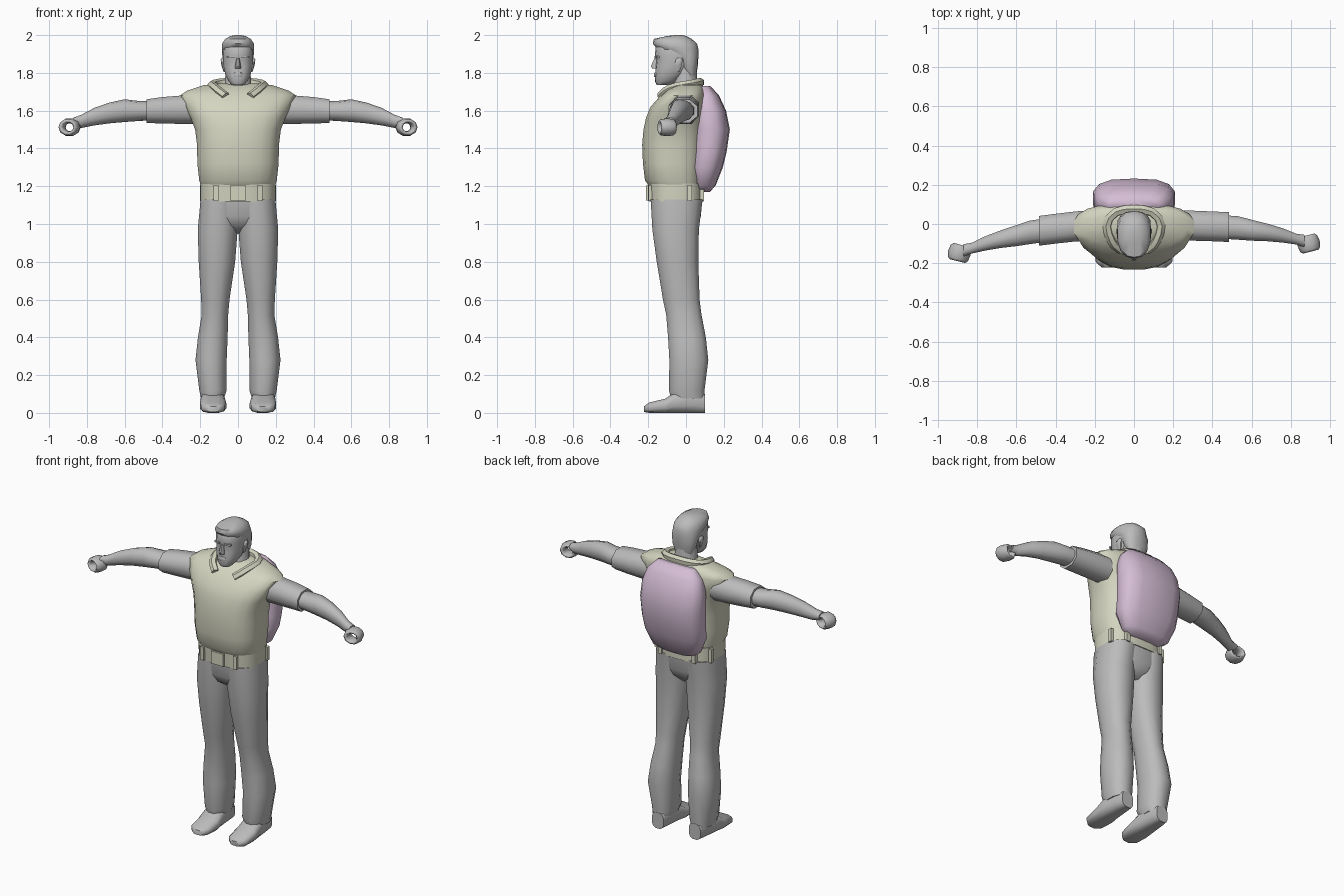
import bpy, bmesh, math
from mathutils import Vector


def material(name, rgb):
    m = bpy.data.materials.new(name)
    m.diffuse_color = (*rgb, 1)
    return m


GREY = material("plain grey", (0.50, 0.50, 0.50))
CREAM = material("pale khaki", (0.66, 0.66, 0.53))
PINK = material("soft pink", (0.66, 0.51, 0.66))


def finish(obj, mat, angle=50):
    obj.data.materials.clear()
    obj.data.materials.append(mat)
    bpy.ops.object.select_all(action='DESELECT')
    obj.select_set(True)
    bpy.context.view_layer.objects.active = obj
    bpy.ops.object.shade_smooth_by_angle(angle=math.radians(angle))
    return obj


def loft(name, mat, rings, axis='z', n=12, power=2.5, flip=1, angle=50):
    """Skin rings (t, a0, a1, b0, b1): t along axis, a and b are the extents across it."""
    bm = bmesh.new()
    loops = []
    for t, a0, a1, b0, b1 in rings:
        loop = []
        for i in range(n):
            th = 2 * math.pi * (i + 0.5) / n
            c, s = math.cos(th), math.sin(th)
            # scaled so the outermost points reach the given extents
            k = math.cos(math.pi / n) ** (2 / power)
            a = (a0 + a1) / 2 + (a1 - a0) / 2 * min(1, abs(c) ** (2 / power) / k) * math.copysign(1, c)
            b = (b0 + b1) / 2 + (b1 - b0) / 2 * min(1, abs(s) ** (2 / power) / k) * math.copysign(1, s)
            p = {'z': (a, b, t), 'x': (t, a, b), 'y': (a, t, b)}[axis]
            loop.append(bm.verts.new((p[0] * flip, p[1], p[2])))
        loops.append(loop)
    for lo, hi in zip(loops, loops[1:]):
        for i in range(n):
            j = (i + 1) % n
            bm.faces.new((lo[i], lo[j], hi[j], hi[i]))
    bm.faces.new(loops[0])
    bm.faces.new(loops[-1])
    bmesh.ops.recalc_face_normals(bm, faces=bm.faces)
    me = bpy.data.meshes.new(name)
    bm.to_mesh(me)
    bm.free()
    obj = bpy.data.objects.new(name, me)
    bpy.context.collection.objects.link(obj)
    return finish(obj, mat, angle)


def box(name, mat, loc, size, rot=0):
    bpy.ops.mesh.primitive_cube_add(size=1, location=loc, rotation=(0, 0, rot))
    o = bpy.context.object
    o.name = name
    o.scale = size
    return finish(o, mat, 30)


def tube(name, mat, pts, radius):
    cu = bpy.data.curves.new(name, 'CURVE')
    cu.dimensions = '3D'
    cu.bevel_depth, cu.bevel_resolution, cu.resolution_u = radius, 1, 3
    cu.use_fill_caps = True
    sp = cu.splines.new('BEZIER')
    sp.bezier_points.add(len(pts) - 1)
    for bp, p in zip(sp.bezier_points, pts):
        bp.co = p
        bp.handle_left_type = bp.handle_right_type = 'AUTO'
    o = bpy.data.objects.new(name, cu)
    bpy.context.collection.objects.link(o)
    bpy.ops.object.select_all(action='DESELECT')
    o.select_set(True)
    bpy.context.view_layer.objects.active = o
    bpy.ops.object.convert(target='MESH')
    return finish(bpy.context.object, mat)


# Trousers and shoes
loft("hips", GREY, [(0.95, -.05, .05, -.10, .02), (0.99, -.13, .13, -.155, .06),
                    (1.04, -.195, .195, -.178, .078), (1.14, -.195, .195, -.185, .088)], n=16)
for side, tag in ((1, "left"), (-1, "right")):
    loft(tag + "_trouser_leg", GREY, [
        (0.075, .075, .195, -.08, .10), (0.12, .06, .205, -.09, .098),
        (0.28, .06, .225, -.088, .118), (0.40, .055, .212, -.095, .105),
        (0.52, .052, .192, -.105, .082), (0.60, .045, .195, -.122, .072),
        (0.80, .015, .208, -.155, .065), (0.97, .002, .213, -.178, .068),
        (1.13, .002, .198, -.187, .088)], n=12, power=2.3, flip=side)
    loft(tag + "_shoe", GREY, [
        (-.222, .10, .165, .005, .035), (-.195, .072, .195, 0, .055),
        (-.11, .062, .202, 0, .075), (-.05, .07, .197, 0, .115),
        (.05, .08, .185, 0, .125), (.10, .09, .172, 0, .10)],
        axis='y', n=12, power=2.8, flip=side)

# Vest with wide shoulders
loft("vest", CREAM, [
    (1.20, -.195, .195, -.195, .085), (1.23, -.205, .205, -.217, .09),
    (1.32, -.215, .215, -.228, .095), (1.42, -.217, .217, -.232, .10),
    (1.50, -.227, .227, -.225, .105), (1.56, -.25, .25, -.212, .108),
    (1.62, -.28, .28, -.188, .11), (1.68, -.307, .307, -.135, .105),
    (1.705, -.27, .27, -.108, .10), (1.735, -.18, .18, -.06, .09),
    (1.745, -.10, .10, -.03, .075)], n=20, power=2.6)
tube("collar", CREAM, [(-.065, -.135, 1.675), (-.115, -.085, 1.715), (-.125, .03, 1.74),
                       (0, .075, 1.75), (.125, .03, 1.74), (.115, -.085, 1.715),
                       (.065, -.135, 1.675)], 0.024)

# Belt with buckle and loops
loft("belt", CREAM, [(1.12, -.198, .198, -.195, .092), (1.215, -.198, .198, -.20, .092)],
     n=20, power=2.8)
box("buckle", CREAM, (0, -.20, 1.165), (.085, .022, .08))
for s in (-1, 1):
    box("front_belt_loop", CREAM, (s * .115, -.188, 1.165), (.025, .025, .085), s * .15)
    box("side_belt_loop", CREAM, (s * .192, .02, 1.165), (.02, .025, .085))
    box("back_belt_loop", CREAM, (s * .12, .085, 1.165), (.025, .022, .085))

# Backpack
loft("backpack", PINK, [
    (1.17, -.11, .11, .05, .125), (1.20, -.16, .16, .04, .155),
    (1.30, -.20, .20, .015, .195), (1.38, -.205, .205, .03, .215),
    (1.50, -.21, .21, .03, .232), (1.60, -.205, .205, .03, .212),
    (1.68, -.18, .18, .04, .175), (1.73, -.13, .13, .07, .13)], n=14, power=2.7, angle=60)

# Sleeves, arms and fists; one arm is swept a little further forward
for side, tag, sweep in ((1, "left", 0), (-1, "right", -.048)):
    def shift(x):
        return sweep * max(0, min(1, (x - .25) / .6))

    def arm(rows):
        return [(x, a + shift(x), b + shift(x), c, d) for x, a, b, c, d in rows]
    loft(tag + "_sleeve", GREY, arm([
        (.22, -.085, .07, 1.53, 1.685), (.30, -.085, .068, 1.53, 1.68),
        (.40, -.088, .064, 1.532, 1.672), (.485, -.092, .06, 1.535, 1.66)]),
        axis='x', n=8, power=2.2, flip=side)
    loft(tag + "_arm", GREY, arm([
        (.45, -.075, .045, 1.55, 1.65), (.53, -.08, .04, 1.545, 1.652),
        (.60, -.085, .022, 1.54, 1.66), (.68, -.088, .002, 1.533, 1.643),
        (.76, -.095, -.022, 1.522, 1.615), (.83, -.105, -.05, 1.508, 1.578),
        (.87, -.118, -.055, 1.525, 1.563)]),
        axis='x', n=10, power=2, flip=side)
    # Curled fingers form an open ring
    bpy.ops.mesh.primitive_torus_add(
        major_segments=10, minor_segments=8, major_radius=.041, minor_radius=.017,
        location=(side * .892, -.10 + sweep, 1.512), rotation=(math.pi / 2, 0, side * .25))
    fist = bpy.context.object
    fist.name = tag + "_fist"
    fist.scale = (1.0, .85, 2.5)
    finish(fist, GREY)

# Neck, face and hair
loft("neck", GREY, [(1.66, -.085, .085, -.09, .075), (1.72, -.07, .07, -.065, .062),
                    (1.84, -.065, .065, -.06, .055)], n=12, power=2)
loft("face", GREY, [
    (1.735, -.032, .032, -.155, -.085), (1.755, -.05, .05, -.165, -.05),
    (1.79, -.067, .067, -.163, -.005), (1.83, -.076, .076, -.162, .03),
    (1.865, -.08, .08, -.158, .05), (1.89, -.08, .08, -.165, .055),
    (1.94, -.08, .08, -.16, .055), (1.97, -.065, .065, -.14, .03)], n=14, power=2.3)
loft("hair_back", GREY, [
    (1.775, -.055, .055, .0, .05), (1.83, -.077, .077, -.03, .062),
    (1.89, -.083, .083, -.06, .066), (1.925, -.086, .086, -.15, .066),
    (1.955, -.084, .084, -.176, .058), (1.98, -.068, .068, -.17, .03),
    (1.995, -.04, .04, -.10, .0), (2.0, -.015, .015, -.06, -.02)], n=14, power=2.2)
loft("nose", GREY, [(1.822, -.017, .017, -.178, -.14), (1.835, -.015, .015, -.186, -.14),
                    (1.88, -.008, .008, -.166, -.14)], n=8, power=2)
loft("lips", GREY, [(1.778, -.02, .02, -.168, -.14), (1.792, -.025, .025, -.171, -.14),
                    (1.803, -.016, .016, -.167, -.14)], n=8, power=2)
for s in (-1, 1):
    box("brow", GREY, (s * .035, -.153, 1.885), (.042, .02, .011), s * .25)
    loft("ear", GREY, [(1.805, .068, .076, -.055, -.035), (1.84, .07, .088, -.06, -.022),
                       (1.87, .07, .092, -.055, -.018), (1.88, .07, .085, -.045, -.025)],
         n=8, power=2, flip=s)
